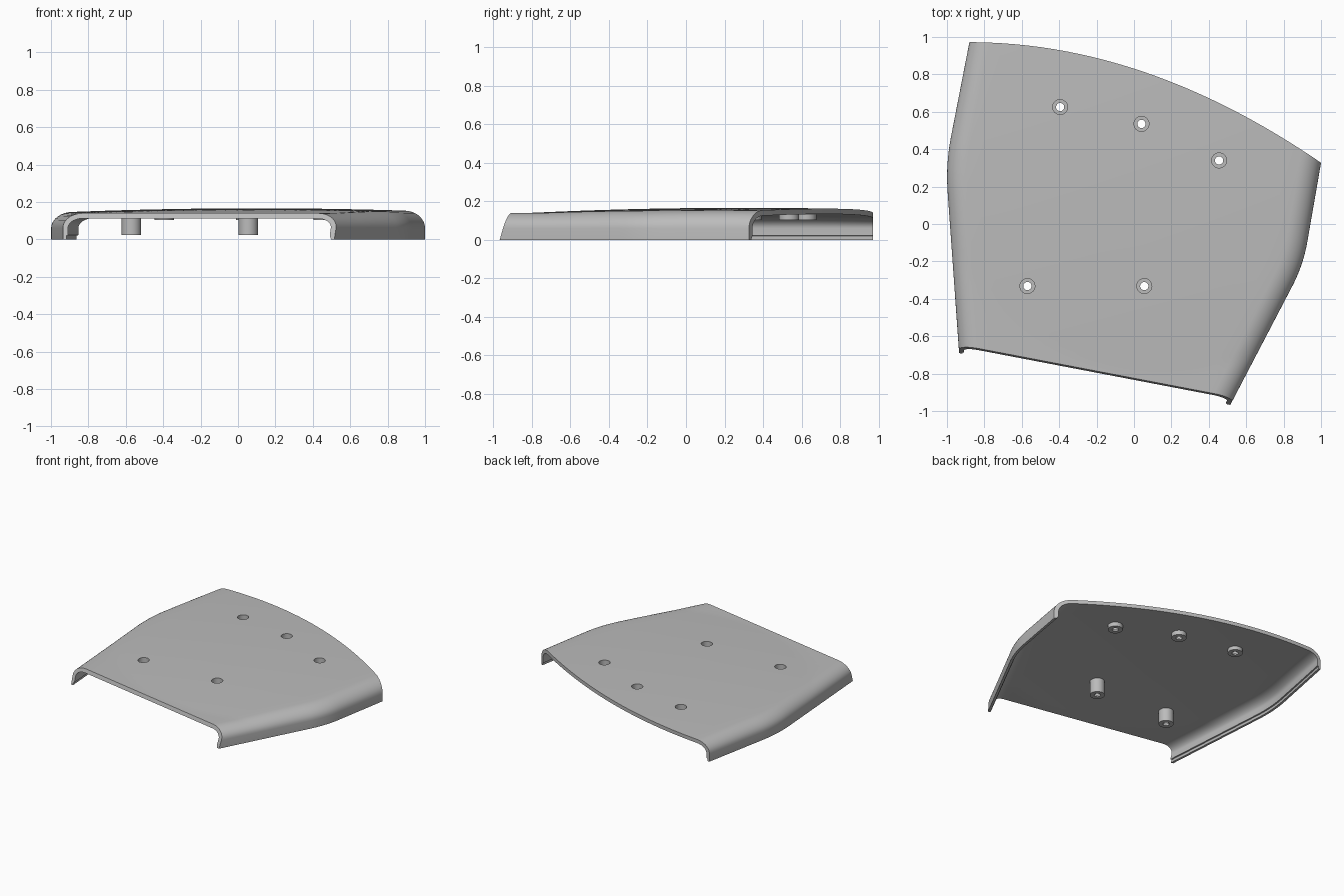
import bpy, bmesh, math
from mathutils import Vector

if "Cube" in bpy.data.objects:
    bpy.data.objects.remove(bpy.data.objects["Cube"], do_unlink=True)

grey = bpy.data.materials.new("light grey plastic")
grey.use_nodes = True
grey.diffuse_color = (0.5, 0.5, 0.5, 1)
grey.node_tree.nodes["Principled BSDF"].inputs["Base Color"].default_value = (0.5, 0.5, 0.5, 1)

# side edges in plan: front, bend, rear
LEFT = [Vector(p) for p in ((-0.935, -0.69), (-1.007, 0.32), (-0.88, 0.972))]
RIGHT = [Vector(p) for p in ((0.515, -0.967), (0.905, -0.22), (1.0, 0.327))]
BEND, SOFT = 0.6, 0.09
THICK, ROUND, WALL = 0.028, 0.11, 0.06
REAR_BULGE, FRONT_RAKE = 0.645, 0.045


def straight(path, t):
    a, k, b = path
    return a.lerp(k, t / BEND) if t < BEND else k.lerp(b, (t - BEND) / (1 - BEND))


def side_point(path, t):
    """Point on a side edge, with the bend softened by a quadratic curve."""
    if abs(t - BEND) >= SOFT:
        return straight(path, t)
    u = (t - BEND + SOFT) / (2 * SOFT)
    p, q, k = straight(path, BEND - SOFT), straight(path, BEND + SOFT), path[1]
    return p.lerp(k, u).lerp(k.lerp(q, u), u)


def top_height(x, y):
    return max(0.14, 0.166 - 0.02 * ((x - 0.1) ** 2 + (y - 0.3) ** 2))


def section_spec():
    """Closed section as (side, distance from edge or share of span, height rule, inner)."""
    arc = [math.radians(a) for a in range(0, 91, 10)]
    outer = [(0.0, ("abs", 0.0))] + [(ROUND * (1 - math.cos(a)), ("arc", math.sin(a))) for a in arc]
    step = [(0.018, ("abs", 0.0)), (0.018, ("abs", 0.02)), (THICK, ("abs", 0.022))]
    inner = step + [(THICK + (ROUND - THICK) * (1 - math.cos(a)), ("arc", math.sin(a))) for a in arc]
    spec = []
    for rows, is_inner in ((outer, False), (inner, True)):
        left = [("L", d, h, is_inner) for d, h in rows]
        mid = [("M", i / 24, ("arc", 1.0), is_inner) for i in range(1, 24)]
        right = [("R", d, h, is_inner) for d, h in reversed(rows)]
        line = left + mid + right
        spec += line[::-1] if is_inner else line
    return spec


def build_object(name, bm):
    bmesh.ops.recalc_face_normals(bm, faces=bm.faces)
    mesh = bpy.data.meshes.new(name)
    bm.to_mesh(mesh)
    bm.free()
    mesh.materials.append(grey)
    obj = bpy.data.objects.new(name, mesh)
    bpy.context.collection.objects.link(obj)
    return obj


def smooth(obj):
    bpy.ops.object.select_all(action="DESELECT")
    obj.select_set(True)
    bpy.context.view_layer.objects.active = obj
    bpy.ops.object.shade_smooth_by_angle(angle=math.radians(35))


# cover shell: closed sections lofted from front to rear
def build_shell():
    bm = bmesh.new()
    spec, rings, count = section_spec(), [], 48
    left_dir = (LEFT[1] - LEFT[0]).normalized()
    right_dir = (RIGHT[1] - RIGHT[0]).normalized()
    for i in range(count + 1):
        t = i / count
        a, b = side_point(LEFT, t), side_point(RIGHT, t)
        span = (b - a).length
        rake = FRONT_RAKE * max(0, 1 - t / 0.45)
        ring = []
        for side, d, (rule, h), is_inner in spec:
            edge = ROUND / span
            s = {"L": d / span, "R": 1 - d / span, "M": edge + d * (1 - 2 * edge)}[side]
            p = a.lerp(b, s)
            p.y += REAR_BULGE * s * (1 - s) * t ** 1.5
            crown = top_height(p.x, p.y) - (THICK if is_inner else 0)
            z = h if rule == "abs" else WALL + (crown - WALL) * h
            p += left_dir.lerp(right_dir, s) * rake * z / 0.14
            ring.append(bm.verts.new((p.x, p.y, z)))
        rings.append(ring)
    n = len(spec)
    for r0, r1 in zip(rings, rings[1:]):
        for j in range(n):
            k = (j + 1) % n
            bm.faces.new((r0[j], r0[k], r1[k], r1[j]))
    # end strips pair outer points with the inner ones
    for ring in (rings[0], rings[-1]):
        rows = n // 2 - 1
        outer, inner = ring[:rows], ring[rows:][::-1]
        extra = len(inner) - len(outer)
        head = extra // 2
        core = inner[head:len(inner) - head]
        for j in range(rows - 1):
            bm.faces.new((outer[j], outer[j + 1], core[j + 1], core[j]))
        bm.faces.new([outer[0]] + inner[:head + 1][::-1])
        bm.faces.new([outer[-1]] + inner[-head - 1:])
    return build_object("cover_shell", bm)


# hollow screw boss: lathed profile with a counterbore and a through hole
def build_boss(name, x, y, bottom):
    top = top_height(x, y)
    under = top - THICK + 0.008
    floor = bottom + 0.015
    profile = [(0.052, under), (0.052, bottom), (0.022, bottom),
               (0.022, floor), (0.04, floor), (0.04, under)]
    bm = bmesh.new()
    sides = 32
    rings = []
    for i in range(sides):
        c, s = math.cos(math.tau * i / sides), math.sin(math.tau * i / sides)
        rings.append([bm.verts.new((x + r * c, y + r * s, z)) for r, z in profile])
    for i in range(sides):
        r0, r1 = rings[i], rings[(i + 1) % sides]
        for j in range(len(profile)):
            k = (j + 1) % len(profile)
            bm.faces.new((r0[j], r0[k], r1[k], r1[j]))
    smooth(build_object(name, bm))


def cut_hole(shell, x, y):
    bpy.ops.mesh.primitive_cylinder_add(vertices=32, radius=0.04, depth=0.2, location=(x, y, 0.16))
    cutter = bpy.context.object
    cutter.name = "hole_cutter"
    cutter.hide_render = True
    mod = shell.modifiers.new("hole", "BOOLEAN")
    mod.operation, mod.solver, mod.object = "DIFFERENCE", "EXACT", cutter
    bpy.context.view_layer.objects.active = shell
    bpy.ops.object.modifier_apply(modifier=mod.name)
    bpy.data.objects.remove(cutter, do_unlink=True)


shell = build_shell()
REAR_BOSSES = [(-0.395, 0.625), (0.04, 0.535), (0.455, 0.34)]
FRONT_BOSSES = [(-0.57, -0.332), (0.055, -0.332)]
for label, spots, bottom in (("rear", REAR_BOSSES, 0.103), ("front", FRONT_BOSSES, 0.022)):
    for i, (x, y) in enumerate(spots):
        cut_hole(shell, x, y)
        build_boss(f"{label}_screw_boss_{i + 1}", x, y, bottom)
smooth(shell)
